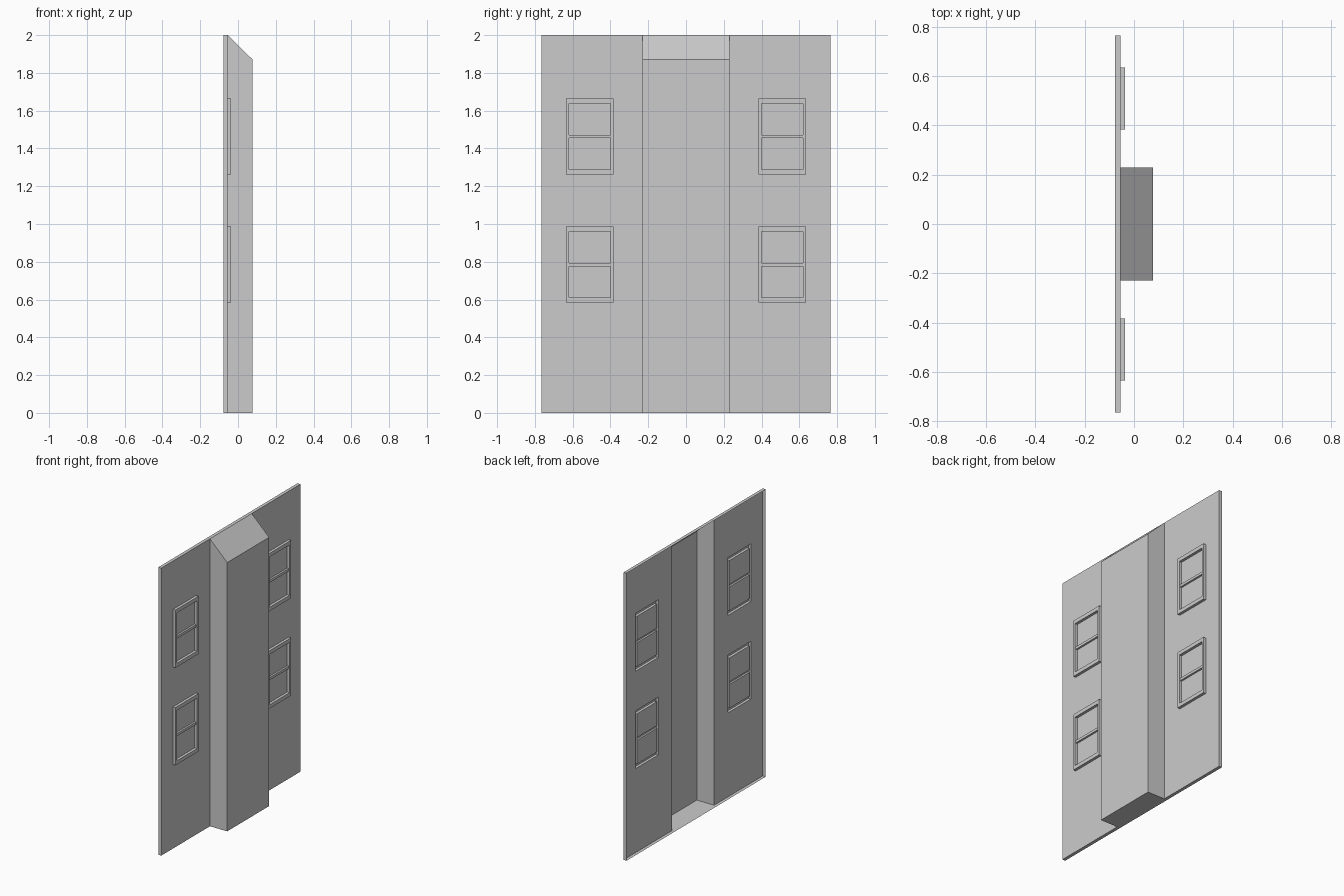
import bpy

if "Cube" in bpy.data.objects:
    bpy.data.objects.remove(bpy.data.objects["Cube"])

BACK, WALL, FRAME, BAR = -0.078, -0.055, -0.036, -0.042   # x depths
STACK_X, STACK_Y = 0.078, 0.23
HALF_W, HEIGHT, SLOPE_Z = 0.765, 2.0, 1.87
WIN_Y, WIN_Z = 0.509, (0.785, 1.463)                      # window centres
WIN_W, WIN_H = 0.126, 0.201                               # half sizes
IN_W, IN_H, BAR_H = 0.11, 0.175, 0.009


def rect(x, y0, y1, z0, z1):
    return [(x, y0, z0), (x, y1, z0), (x, y1, z1), (x, y0, z1)]


def loft(*rings):
    """Quads joining successive four-point rings."""
    return [[a[i], a[(i + 1) % 4], b[(i + 1) % 4], b[i]]
            for a, b in zip(rings, rings[1:]) for i in range(4)]


def make_mesh(name, polys):
    verts, faces = {}, []
    for poly in polys:
        faces.append([verts.setdefault(tuple(round(c, 5) for c in p), len(verts)) for p in poly])
    mesh = bpy.data.meshes.new(name)
    mesh.from_pydata(list(verts), [], faces)
    return mesh


def add(name, mesh, loc=(0, 0, 0)):
    ob = bpy.data.objects.new(name, mesh)
    ob.location = loc
    bpy.context.collection.objects.link(ob)


# Wall sheet, open at the back, with holes for the stack and windows
wy = [STACK_Y, WIN_Y - WIN_W, WIN_Y + WIN_W, HALF_W]
ys = [-y for y in reversed(wy)] + wy
zs = [0] + [z + s * WIN_H for z in WIN_Z for s in (-1, 1)] + [HEIGHT]
wall = loft(rect(BACK, -HALF_W, HALF_W, 0, HEIGHT), rect(WALL, -HALF_W, HALF_W, 0, HEIGHT))
for i in range(len(ys) - 1):
    for j in range(len(zs) - 1):
        window_hole = i in (1, 5) and j in (1, 3)
        if i != 3 and not window_hole:
            wall.append(rect(WALL, ys[i], ys[i + 1], zs[j], zs[j + 1]))
add("wall", make_mesh("wall", wall))

# Chimney stack with sloped top, hollow from behind
profile = [(WALL, 0), (STACK_X, 0), (STACK_X, SLOPE_Z), (WALL, HEIGHT)]
near = [(x, -STACK_Y, z) for x, z in profile]
far = [(x, STACK_Y, z) for x, z in profile]
stack = [near, far[::-1]]
stack += [[near[i], far[i], far[i + 1], near[i + 1]] for i in range(3)]
add("chimney_stack", make_mesh("chimney_stack", stack))

# Sash window: raised frame, two panes and a middle bar
outer = (-WIN_W, WIN_W, -WIN_H, WIN_H)
inner = (-IN_W, IN_W, -IN_H, IN_H)
bar = (-IN_W, IN_W, -BAR_H, BAR_H)
window = loft(rect(WALL, *outer), rect(FRAME, *outer), rect(FRAME, *inner), rect(WALL, *inner))
window += [rect(WALL, -IN_W, IN_W, -IN_H, -BAR_H), rect(WALL, -IN_W, IN_W, BAR_H, IN_H)]
window += loft(rect(WALL, *bar), rect(BAR, *bar)) + [rect(BAR, *bar)]
window_mesh = make_mesh("window", window)
for side, y in (("left", -WIN_Y), ("right", WIN_Y)):
    for level, z in zip(("lower", "upper"), WIN_Z):
        add(f"window_{level}_{side}", window_mesh, (0, y, z))
